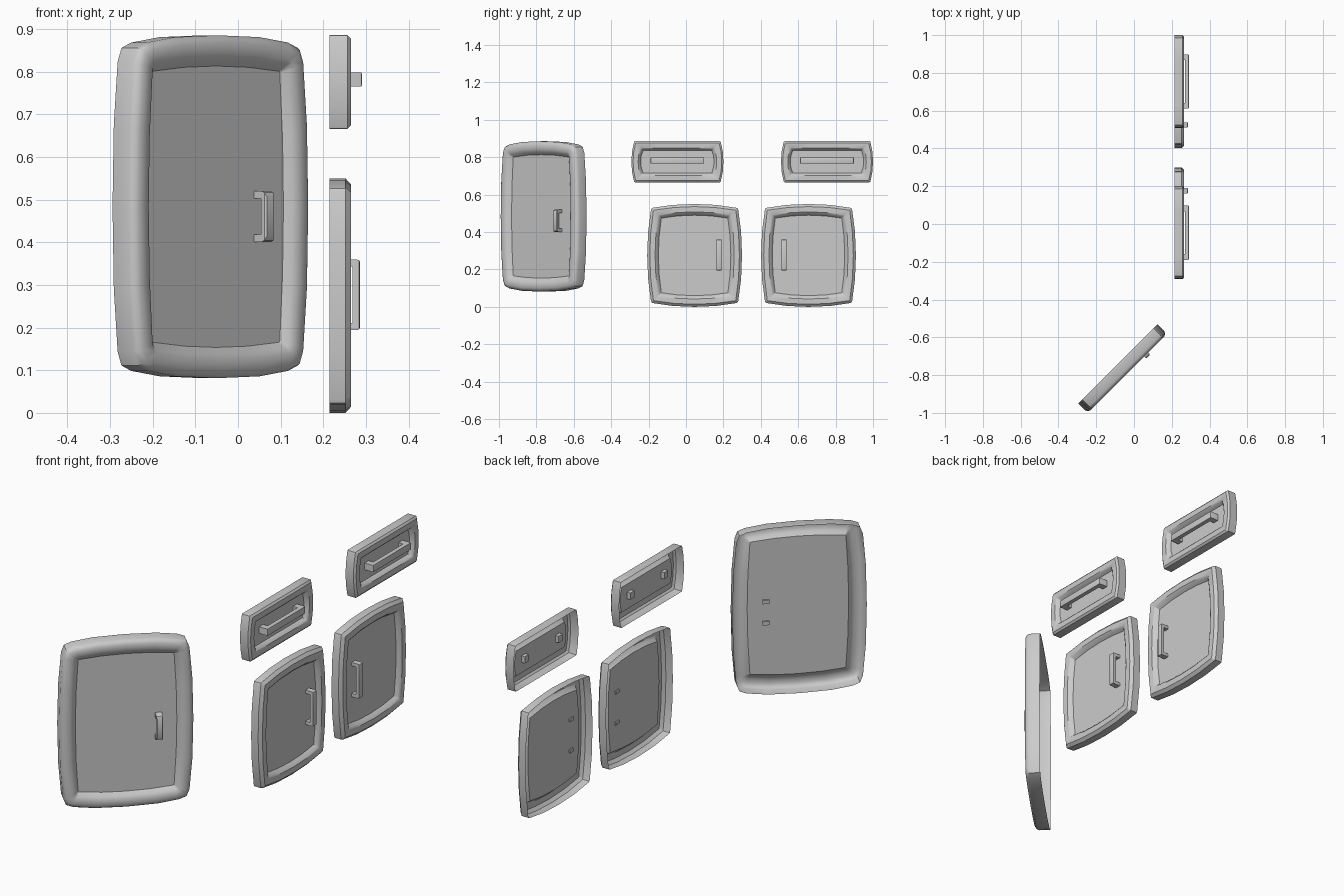
import bpy, bmesh, math
from mathutils import Matrix, Vector

if "Cube" in bpy.data.objects:
    bpy.data.objects.remove(bpy.data.objects["Cube"])


def frame(x, y, z, angle):
    """Local x = width, local y = height (up), local z = outward."""
    a = math.radians(angle)
    u = Vector((math.cos(a), math.sin(a), 0))
    n = Vector((math.sin(a), -math.cos(a), 0))
    m = Matrix((u, Vector((0, 0, 1)), n)).transposed().to_4x4()
    return Matrix.Translation((x, y, z)) @ m


def finish(name, bm, matrix):
    mesh = bpy.data.meshes.new(name)
    bm.to_mesh(mesh)
    bm.free()
    ob = bpy.data.objects.new(name, mesh)
    bpy.context.collection.objects.link(ob)
    ob.matrix_world = matrix
    bpy.ops.object.select_all(action='DESELECT')
    ob.select_set(True)
    bpy.context.view_layer.objects.active = ob
    bpy.ops.object.shade_smooth_by_angle(angle=math.radians(35))


def outline(hw, hh, bx, by, r):
    """Bowed rectangle with small rounded corners, counter-clockwise."""
    cx, cy = hw - bx, hh - by
    q = [(hw, 0), (hw - bx * .25, cy * .5), (cx, cy - r), (cx - .28 * r, cy - .28 * r),
         (cx - r, cy), (cx * .5, hh - by * .25), (0, hh)]
    half = q + [(-x, y) for x, y in q[-2::-1]]
    return half + [(x, -y) for x, y in half[-2:0:-1]]


def front(name, matrix, hw, hh, bx, by, r, profile):
    """Open-backed pressed front: rings of (inset, depth), capped by the panel."""
    bm = bmesh.new()
    prev = None
    for inset, depth in profile:
        pts = outline(hw - inset, hh - inset, bx * (1 - 4 * inset), by * (1 - 4 * inset),
                      max(r - inset * .6, .004))
        ring = [bm.verts.new((x, y, depth)) for x, y in pts]
        if prev:
            for i in range(len(ring)):
                j = (i + 1) % len(ring)
                bm.faces.new((prev[i], prev[j], ring[j], ring[i]))
        prev = ring
    bm.faces.new(prev)
    finish(name, bm, matrix)


def handle(name, matrix, u, v, length, width, back, under, top, leg, c, horizontal=False):
    """U-shaped pull: side profile extruded across its width."""
    h = length / 2
    prof = [(-h, back), (-h + leg, back), (-h + leg, under), (h - leg, under),
            (h - leg, back), (h, back), (h, top - c), (h - .3 * c, top - .3 * c),
            (h - c, top), (-h + c, top), (-h + .3 * c, top - .3 * c), (-h, top - c)]
    bm = bmesh.new()
    face = bm.faces.new([bm.verts.new((s, -width / 2, d)) for s, d in prof])
    ext = bmesh.ops.extrude_face_region(bm, geom=[face])
    verts = [g for g in ext['geom'] if isinstance(g, bmesh.types.BMVert)]
    bmesh.ops.translate(bm, vec=(0, width, 0), verts=verts)
    bmesh.ops.recalc_face_normals(bm, faces=bm.faces)
    # soften the long outer edges
    edges = [e for e in bm.edges if all(w.co.z > top - 1e-5 for w in e.verts)
             and abs(e.verts[0].co.y - e.verts[1].co.y) < 1e-5]
    bmesh.ops.bevel(bm, geom=edges, offset=.004, segments=1, affect='EDGES')
    m = matrix @ Matrix.Translation((u, v, 0))
    if not horizontal:
        m = m @ Matrix.Rotation(math.pi / 2, 4, 'Z')
    finish(name, bm, m)


# Tall corner door, turned 45 degrees
m = frame(-.085, -.741, .4835, 45)
front("corner_door", m, .296, .402, .017, .017, .045,
      [(0, 0), (0, .052), (.006, .063), (.018, .070), (.044, .070), (.058, .062), (.072, .047)])
handle("corner_door_handle", m, .142, -.023, .12, .03, .038, .069, .085, .018, .014)

# Two lower doors with mirrored handles
for side, y, s in (("left", .046, 1), ("right", .655, -1)):
    m = frame(.215, y, .275, 90)
    front(f"lower_door_{side}", m, .2535, .275, .02, .02, .012,
          [(0, 0), (0, .037), (.014, .050), (.042, .050), (.05, .044), (.06, .030)])
    handle(f"lower_door_handle_{side}", m, s * .13, .002, .165, .027, .024, .054, .071,
           .016, .006)

# Two drawer fronts with wide pulls
for side, y in (("left", -.046), ("right", .754)):
    m = frame(.215, y, .776, 90)
    front(f"drawer_{side}", m, .246, .11, .014, 0, .005,
          [(0, 0), (0, .042), (.009, .050), (.036, .050), (.042, .045), (.050, .030)])
    handle(f"drawer_handle_{side}", m, 0, .006, .287, .032, .012, .054, .076, .03, .005,
           horizontal=True)
